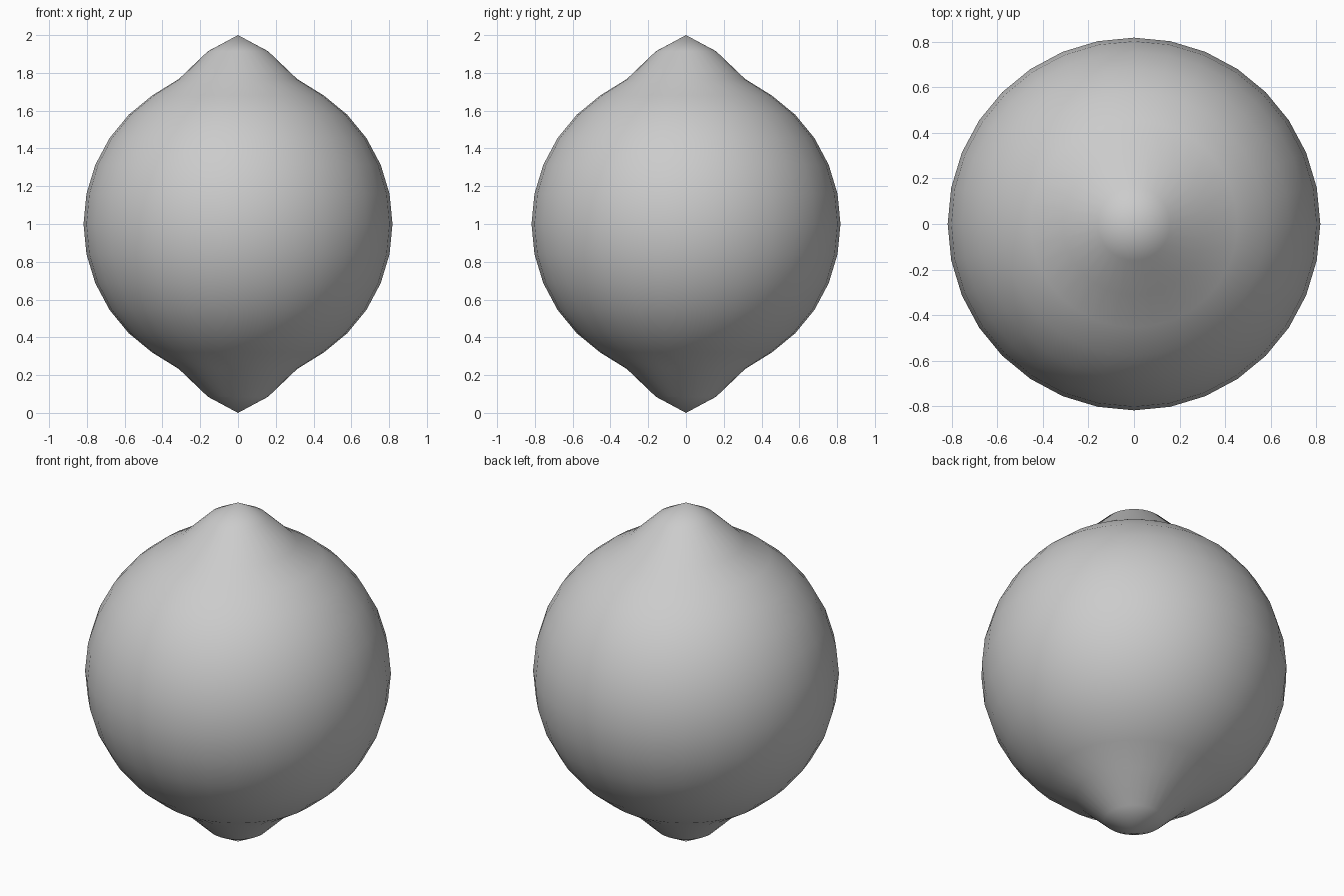
import bpy, bmesh

if "Cube" in bpy.data.objects:
    bpy.data.objects.remove(bpy.data.objects["Cube"])

R = 0.818
TIP_PULL = [0.182, 0.112, 0.012]   # outward stretch of pole, first ring, second ring

# Lemon body: UV sphere with both poles drawn out into nubs
bm = bmesh.new()
bmesh.ops.create_uvsphere(bm, u_segments=32, v_segments=16, radius=R)
for v in bm.verts:
    ring = round(v.co.xy.length / (R * 0.19509))
    if abs(v.co.z) > 0.72 and ring < len(TIP_PULL):
        v.co.z += TIP_PULL[ring] * (1 if v.co.z > 0 else -1)
    v.co.z += 1.0
for f in bm.faces:
    f.smooth = True

mesh = bpy.data.meshes.new("lemon_body")
bm.to_mesh(mesh)
bm.free()
lemon = bpy.data.objects.new("lemon_body", mesh)
bpy.context.collection.objects.link(lemon)
